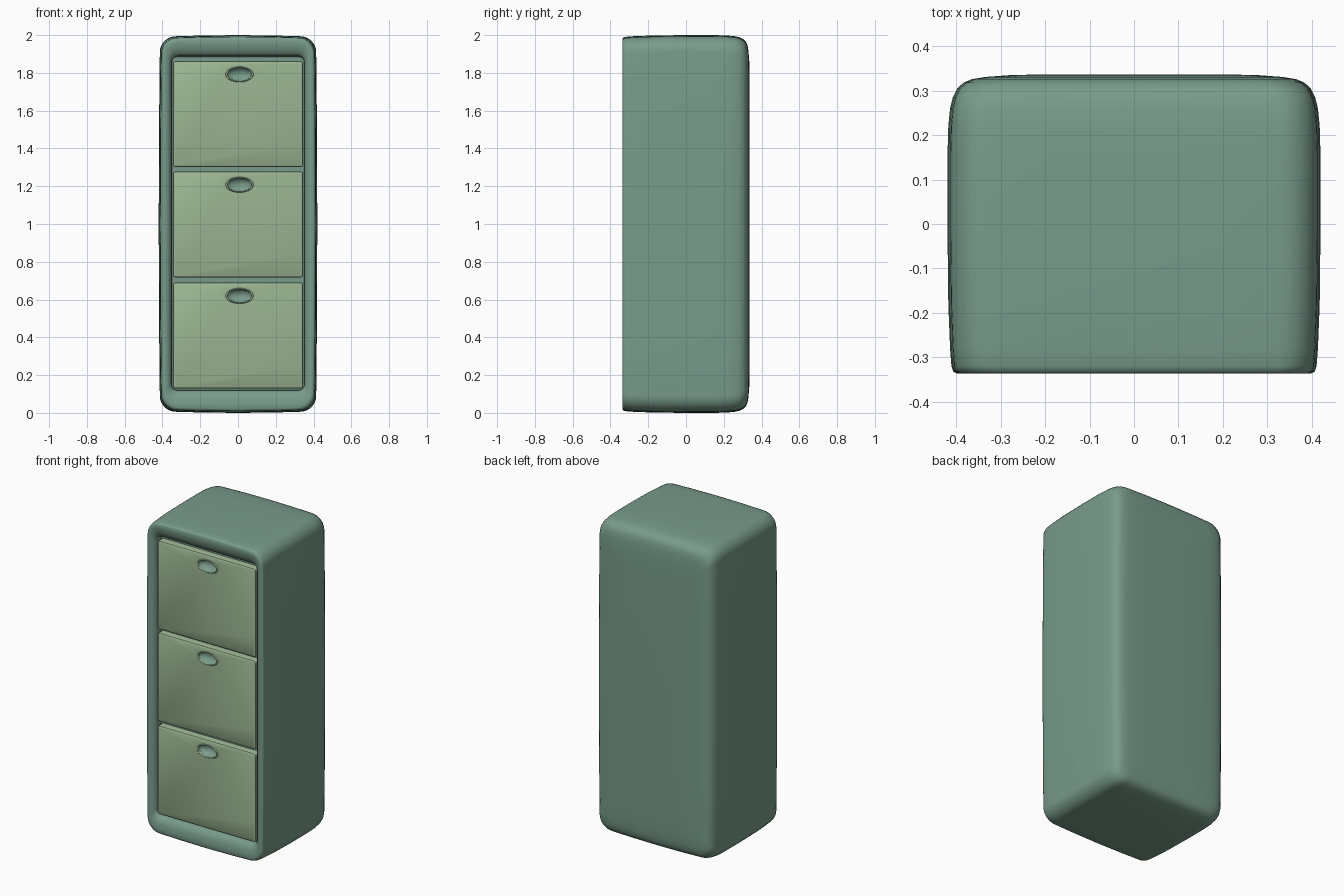
import bpy, bmesh
from math import sin, cos, pi, radians

if "Cube" in bpy.data.objects:
    bpy.data.objects.remove(bpy.data.objects["Cube"])


def material(name, rgb):
    m = bpy.data.materials.new(name)
    m.diffuse_color = (*rgb, 1)
    m.use_nodes = True
    m.node_tree.nodes["Principled BSDF"].inputs["Base Color"].default_value = m.diffuse_color
    return m


DARK = material("dark_green", (0.19, 0.33, 0.26))
LIGHT = material("light_green", (0.34, 0.48, 0.30))


def ring(y, hx, z0, z1, r, bulge=0.0):
    """Rounded rectangle in the xz plane, with slightly bowed edges."""
    cx, cz, hz = hx - r, (z0 + z1) / 2, (z1 - z0) / 2 - r
    pts = []
    for k, (sx, sz) in enumerate([(1, 1), (-1, 1), (-1, -1), (1, -1)]):
        for i in range(9):
            a = k * pi / 2 + i * pi / 16
            pts.append((sx * (cx) + r * cos(a), y, cz + sz * hz + r * sin(a)))
        # bowed middle of the edge following this corner
        for t in (-0.6, 0, 0.6):
            b = bulge * (1 - t * t)
            mid = [(-t * -1 * -cx, hz + r + b), (-hx - b, -t * hz),
                   (t * cx, -hz - r - b), (hx + b, t * hz)][k]
            pts.append((mid[0], y, cz + mid[1]))
    return pts


def loft(name, rings, mat):
    bm = bmesh.new()
    loops = [[bm.verts.new(p) for p in r] for r in rings]
    n = len(loops[0])
    for a, b in zip(loops, loops[1:]):
        for i in range(n):
            bm.faces.new((a[i], a[(i + 1) % n], b[(i + 1) % n], b[i]))
    bm.faces.new(loops[0])
    bm.faces.new(loops[-1])
    bmesh.ops.recalc_face_normals(bm, faces=bm.faces[:])
    me = bpy.data.meshes.new(name)
    bm.to_mesh(me)
    bm.free()
    ob = bpy.data.objects.new(name, me)
    bpy.context.collection.objects.link(ob)
    me.materials.append(mat)
    return ob


def smooth(ob, angle=40):
    bpy.ops.object.select_all(action='DESELECT')
    ob.select_set(True)
    bpy.context.view_layer.objects.active = ob
    bpy.ops.object.shade_smooth_by_angle(angle=radians(angle))


# Cabinet shell: from the recess floor, over the front rim, to the soft back
rings = [ring(-0.27, 0.350, 0.120, 1.885, 0.03),
         ring(-0.305, 0.352, 0.118, 1.890, 0.035),
         ring(-0.320, 0.358, 0.108, 1.905, 0.045),
         ring(-0.331, 0.370, 0.080, 1.930, 0.055),
         ring(-0.336, 0.385, 0.050, 1.955, 0.065)]
for y, t in [(-0.336, 0.021), (-0.332, 0.013), (-0.32, 0.009), (-0.28, 0.006),
             (-0.18, 0.002), (0.0, 0), (0.15, 0), (0.22, 0.002), (0.26, 0.006),
             (0.285, 0.012), (0.305, 0.022), (0.318, 0.036), (0.326, 0.055),
             (0.331, 0.085), (0.335, 0.14), (0.337, 0.22)]:
    rings.append(ring(y, 0.414 - t, 0.006 + t, 1.994 - t, 0.085, 0.006))
smooth(loft("cabinet_body", rings, DARK), 60)

# Three drawers, each with an oval finger grip
for i, z in enumerate((0.13, 0.718, 1.302)):
    z1, gz = z + 0.56, z + 0.49
    panel = loft(f"drawer_front_{i + 1}",
                 [ring(-0.255, 0.344, z, z1, 0.012),
                  ring(-0.305, 0.344, z, z1, 0.012),
                  ring(-0.312, 0.342, z + 0.002, z1 - 0.002, 0.012),
                  ring(-0.316, 0.336, z + 0.008, z1 - 0.008, 0.012)], LIGHT)
    # Oval cutter for the grip opening
    bpy.ops.mesh.primitive_cylinder_add(vertices=40, radius=1, depth=0.2,
                                        location=(0.008, -0.29, gz), rotation=(pi / 2, 0, 0))
    cutter = bpy.context.object
    cutter.name = f"grip_cutter_{i + 1}"
    cutter.scale = (0.068, 0.038, 1)
    mod = panel.modifiers.new("grip_hole", 'BOOLEAN')
    mod.object, mod.solver = cutter, 'EXACT'
    bpy.context.view_layer.objects.active = panel
    bpy.ops.object.modifier_apply(modifier=mod.name)
    bpy.data.objects.remove(cutter)
    smooth(panel, 35)

    # Dished cup behind the opening
    bpy.ops.mesh.primitive_uv_sphere_add(segments=40, ring_count=20, radius=1)
    cup = bpy.context.object
    cup.name = f"grip_cup_{i + 1}"
    bm = bmesh.new()
    bm.from_mesh(cup.data)
    bmesh.ops.delete(bm, geom=[v for v in bm.verts if v.co.z > 0.01], context='VERTS')
    bmesh.ops.reverse_faces(bm, faces=bm.faces[:])
    bm.to_mesh(cup.data)
    bm.free()
    cup.rotation_euler = (pi / 2, 0, 0)
    cup.location = (0.008, -0.313, gz)
    cup.scale = (0.069, 0.039, 0.038)
    cup.data.materials.append(DARK)
    smooth(cup)

    # Slim raised lip around the opening
    bpy.ops.mesh.primitive_torus_add(major_segments=40, minor_segments=10,
                                     major_radius=0.068, minor_radius=0.006,
                                     location=(0.008, -0.316, gz), rotation=(pi / 2, 0, 0))
    lip = bpy.context.object
    lip.name = f"grip_lip_{i + 1}"
    lip.scale = (1, 0.56, 1)
    lip.data.materials.append(LIGHT)
    smooth(lip, 60)
